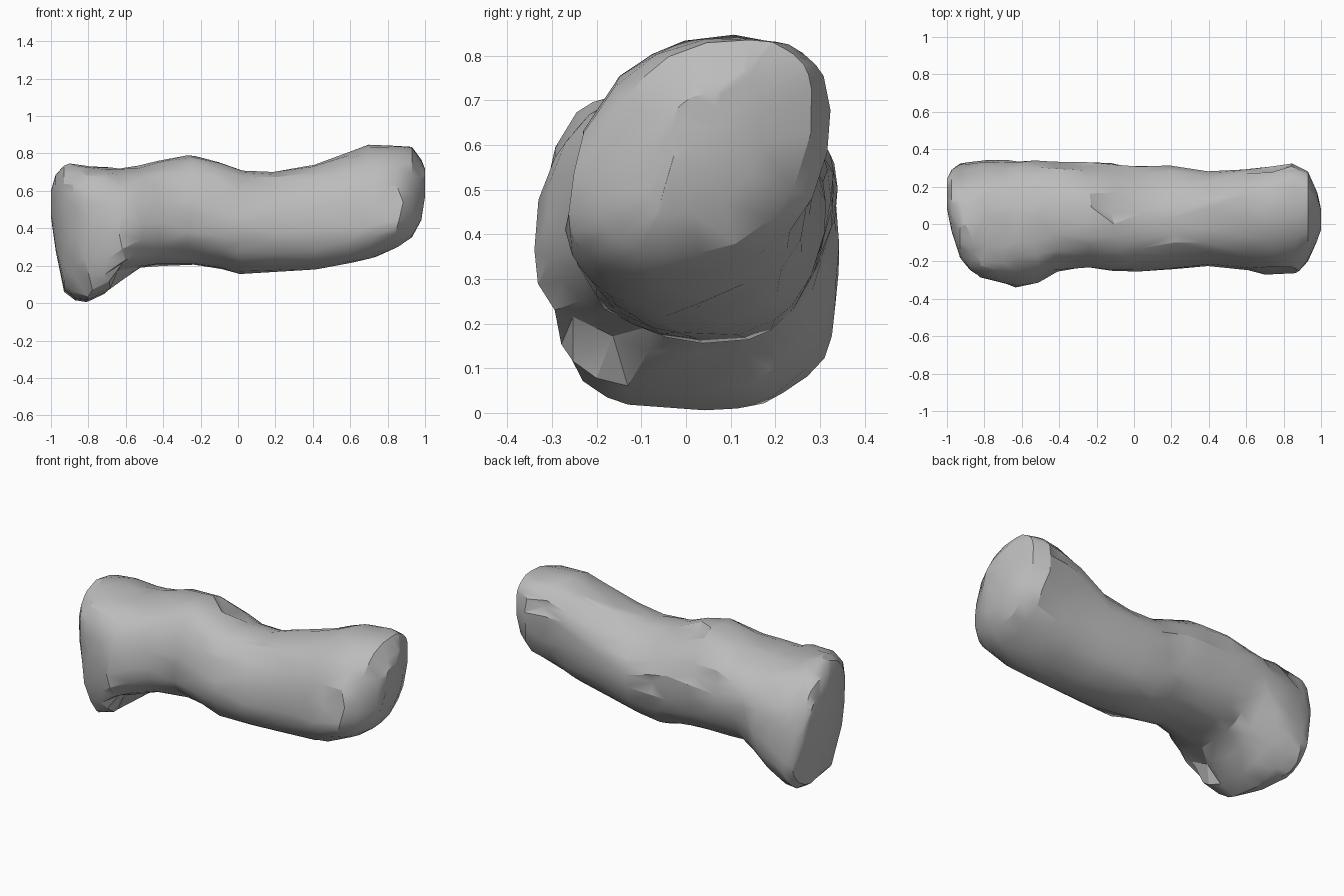
import bpy
import bmesh
import math
import random
from mathutils import Vector

random.seed(11)

default_cube = bpy.data.objects.get("Cube")
if default_cube:
    bpy.data.objects.remove(default_cube, do_unlink=True)

# Plain stone grey
stone = bpy.data.materials.new("stone grey")
stone.use_nodes = True
grey = (0.5, 0.5, 0.5, 1)
stone.diffuse_color = grey
stone.node_tree.nodes["Principled BSDF"].inputs["Base Color"].default_value = grey

# Cross-sections along the body:
# x, front y, back y, bottom z, top z, backward lean of the top, drop of the front edge
SECTIONS = [
    (-1.0, .08, .24, .46, .60, 0, 0),
    (-.975, -.04, .29, .28, .69, -.04, -.1),
    (-.93, -.18, .325, .06, .735, -.07, -.15),
    (-.88, -.25, .335, .01, .745, -.06, -.15),
    (-.80, -.295, .345, 0, .735, 0, -.03),
    (-.70, -.32, .345, .05, .725, 0, 0),
    (-.62, -.345, .34, .13, .725, 0, .06),
    (-.53, -.32, .34, .19, .735, 0, .04),
    (-.43, -.26, .335, .195, .76, 0, .04),
    (-.25, -.235, .335, .20, .795, -.03, .04),
    (-.10, -.255, .325, .18, .755, -.04, .04),
    (.02, -.255, .315, .155, .71, -.03, .04),
    (.20, -.245, .315, .165, .70, 0, .04),
    (.40, -.225, .285, .18, .745, .05, .06),
    (.60, -.25, .295, .21, .815, .08, .1),
    (.72, -.27, .305, .24, .85, .09, .13),
    (.86, -.265, .325, .30, .845, .1, .13),
    (.93, -.2, .285, .35, .84, .1, .12),
    (.98, -.09, .17, .44, .77, .08, .08),
    (1.0, -.03, .08, .57, .72, .05, 0),
]
SIDES = 24


def corner_power(x, c, s):
    """Roundness of each quarter of the outline: low is boxy, high is flattened."""
    if c < 0 and -0.85 < x < -0.65:
        return 0.6
    if c > 0 and s > 0 and -0.4 < x < 0.5:
        return 1.12
    if c < 0 and s > 0 and x > 0.5:
        return 1.0
    return 0.88


def ring_points(section, jitter):
    """Tilted egg-shaped outline with slightly uneven points."""
    x, front, back, low, high, lean, drop = section
    mid_y, mid_z = (front + back) / 2, (low + high) / 2
    points = []
    for i in range(SIDES):
        angle = math.tau * (i + random.uniform(-jitter, jitter)) / SIDES
        c, s = math.cos(angle), math.sin(angle)
        power = corner_power(x, c, s)
        side = math.copysign(abs(c) ** power, c)
        rise = math.copysign(abs(s) ** power, s)
        scale = 1 + random.uniform(-0.02, 0.005)
        y = mid_y + scale * side * (back - front) / 2 + lean * rise * (1 - abs(c))
        z = mid_z + scale * rise * (high - low) / 2 + drop * side * (1 - abs(s))
        slip = random.uniform(-jitter, jitter) * 0.08 if abs(x) < 0.9 else 0
        points.append(Vector((x + slip, y, z)))
    return points


# Body lofted through the sections, with flat ends
bm = bmesh.new()
rings = [[bm.verts.new(p) for p in ring_points(s, 0.3)] for s in SECTIONS]
for lower, upper in zip(rings, rings[1:]):
    for i in range(SIDES):
        j = (i + 1) % SIDES
        bm.faces.new((lower[i], lower[j], upper[j], upper[i]))
bm.faces.new(rings[0])
bm.faces.new(rings[-1])
bmesh.ops.recalc_face_normals(bm, faces=bm.faces[:])

# Small chipped dents scattered over the surface
bm.normal_update()
for vert in random.sample(list(bm.verts), 16):
    if abs(vert.co.x) < 0.9:
        vert.co -= vert.normal * 0.02

bmesh.ops.triangulate(bm, faces=bm.faces[:])
mesh = bpy.data.meshes.new("rock_body")
bm.to_mesh(mesh)
bm.free()
mesh.materials.append(stone)
rock = bpy.data.objects.new("rock_body", mesh)
bpy.context.collection.objects.link(rock)

# Smooth surface with crisp chipped edges
bpy.ops.object.select_all(action="DESELECT")
rock.select_set(True)
bpy.context.view_layer.objects.active = rock
bpy.ops.object.shade_smooth_by_angle(angle=math.radians(28))
